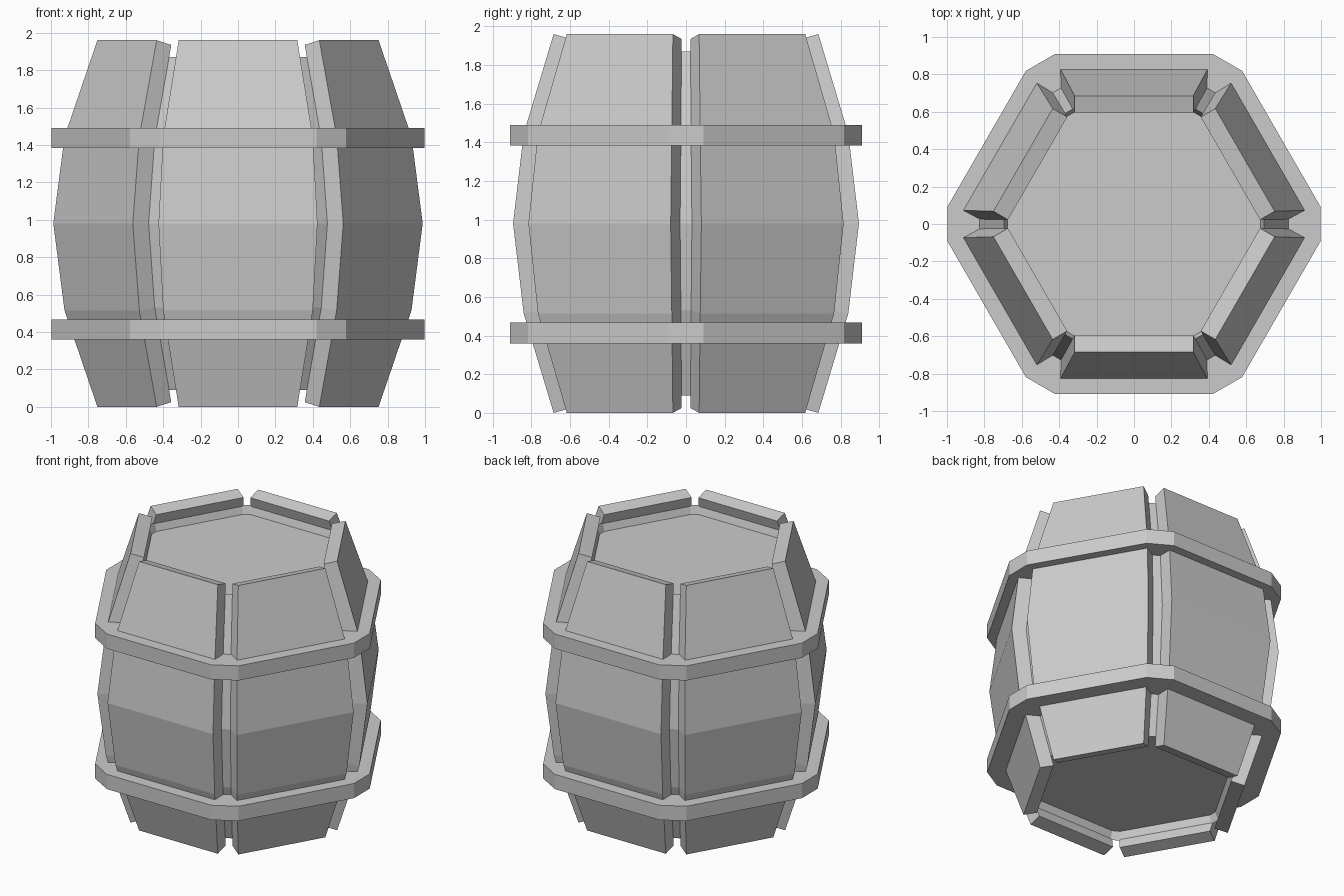
import bpy, bmesh
from math import radians, cos, sin
from mathutils import Vector

if "Cube" in bpy.data.objects:
    bpy.data.objects.remove(bpy.data.objects["Cube"])


def side_point(k, apothem, offset, z):
    """Point on hexagon side k: distance from the axis, slide along the side, height."""
    a = radians(-90 + 60 * k)
    return Vector((cos(a) * apothem - sin(a) * offset,
                   sin(a) * apothem + cos(a) * offset, z))


def ring(apothem, half_width, z):
    """Hexagon with clipped corners (12 points)."""
    return [side_point(k, apothem, s * half_width, z) for k in range(6) for s in (-1, 1)]


def loft(name, loops, closed=False):
    """Skin a list of equal loops; cap the ends, or join last to first."""
    bm = bmesh.new()
    rows = [[bm.verts.new(p) for p in loop] for loop in loops]
    n = len(rows[0])
    pairs = list(zip(rows, rows[1:]))
    if closed:
        pairs.append((rows[-1], rows[0]))
    else:
        bm.faces.new(rows[0])
        bm.faces.new(rows[-1])
    for lo, hi in pairs:
        for i in range(n):
            j = (i + 1) % n
            bm.faces.new((lo[i], lo[j], hi[j], hi[i]))
    bmesh.ops.recalc_face_normals(bm, faces=bm.faces)
    mesh = bpy.data.meshes.new(name)
    bm.to_mesh(mesh)
    bm.free()
    obj = bpy.data.objects.new(name, mesh)
    bpy.context.collection.objects.link(obj)
    return obj


H = 1.96

# Stave profile, lower half to middle: outer apothem, outer z, inner apothem, inner z, half width
half = [(0.685, 0.0, 0.595, 0.025, 0.317),
        (0.84, 0.515, 0.745, 0.53, 0.40),
        (0.895, H / 2, 0.797, H / 2, 0.425)]
profile = half + [(a, H - z, b, H - y, w) for a, z, b, y, w in half[-2::-1]]

# Six bowed staves
for k in range(6):
    loft(f"stave_{k + 1}", [
        [side_point(k, ao, -w, zo), side_point(k, ao, w, zo),
         side_point(k, ai, w, zi), side_point(k, ai, -w, zi)]
        for ao, zo, ai, zi, w in profile])

# Inner body seen between the staves, with recessed lids at both ends
core_half = [(0.60, 0.15, 0.315), (0.62, 0.09, 0.318),
             (0.751, 0.53, 0.39), (0.803, H / 2, 0.415)]
core = core_half + [(a, H - z, w) for a, z, w in core_half[-2::-1]]
loft("inner_body", [ring(a, w, z) for a, z, w in core])

# Two hoops
for name, z0, z1 in (("lower_hoop", 0.36, 0.467), ("upper_hoop", 1.383, 1.49)):
    loft(name, [ring(0.91, 0.42, z0), ring(0.91, 0.42, z1),
                ring(0.72, 0.33, z1), ring(0.72, 0.33, z0)], closed=True)
